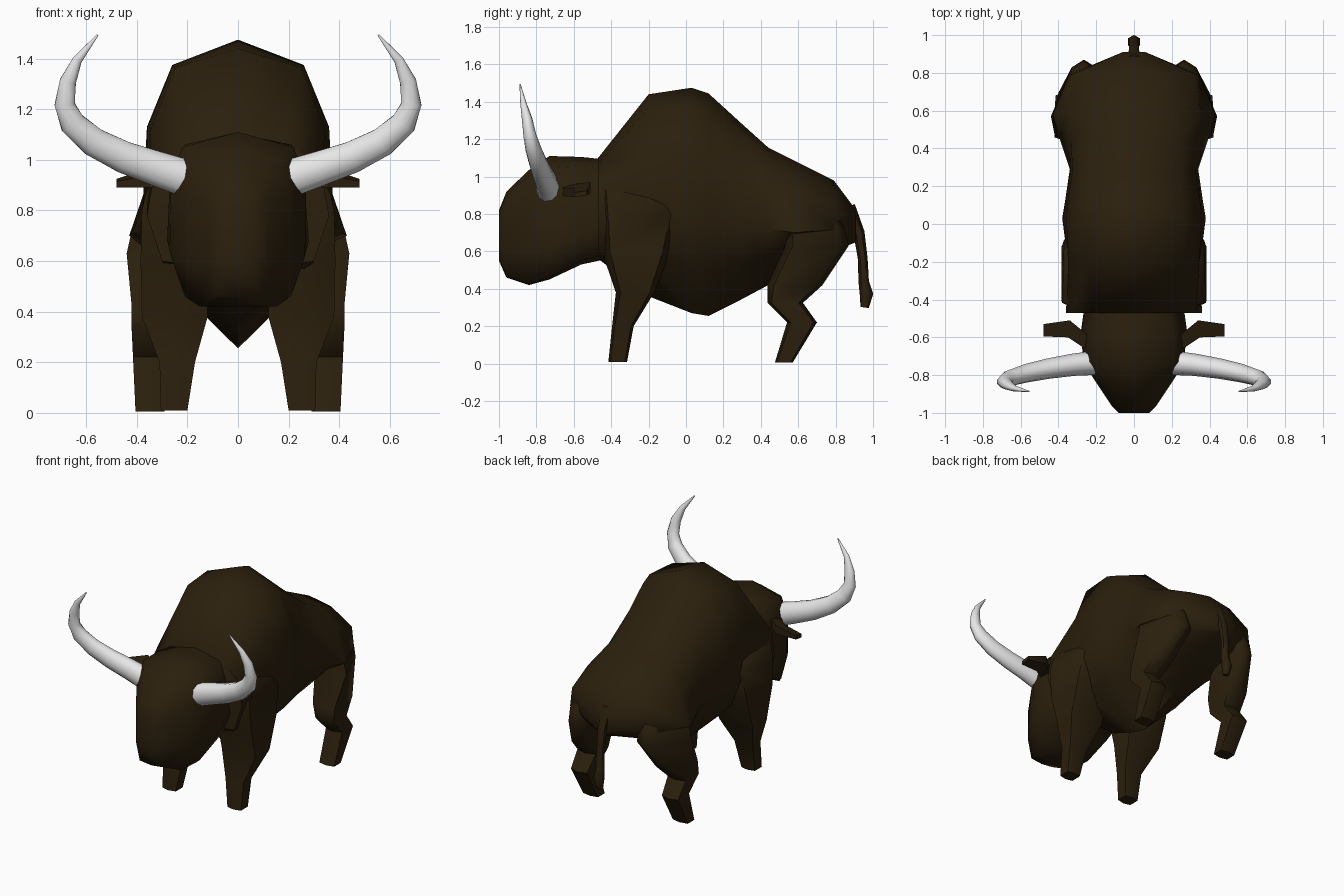
import bpy, bmesh, math
from mathutils import Vector

if "Cube" in bpy.data.objects:
    bpy.data.objects.remove(bpy.data.objects["Cube"])


def material(name, rgb):
    m = bpy.data.materials.new(name)
    m.diffuse_color = (*rgb, 1)
    m.use_nodes = True
    m.node_tree.nodes["Principled BSDF"].inputs["Base Color"].default_value = m.diffuse_color
    return m


HIDE = material("dark brown hide", (0.024, 0.014, 0.004))
HORN = material("pale horn", (0.8, 0.8, 0.8))


def loft(name, rings, mat, angle=60):
    """Skin closed rings of points and cap both ends."""
    bm = bmesh.new()
    loops = [[bm.verts.new(p) for p in r] for r in rings]
    n = len(loops[0])
    for a, b in zip(loops, loops[1:]):
        for i in range(n):
            j = (i + 1) % n
            bm.faces.new((a[i], a[j], b[j], b[i]))
    bm.faces.new(loops[0])
    bm.faces.new(loops[-1])
    bmesh.ops.recalc_face_normals(bm, faces=bm.faces)
    me = bpy.data.meshes.new(name)
    bm.to_mesh(me)
    bm.free()
    me.materials.append(mat)
    ob = bpy.data.objects.new(name, me)
    bpy.context.collection.objects.link(ob)
    bpy.ops.object.select_all(action='DESELECT')
    ob.select_set(True)
    bpy.context.view_layer.objects.active = ob
    bpy.ops.object.shade_smooth_by_angle(angle=math.radians(angle))
    return ob


def section(y, top, side, bottom):
    """Mirrored cross-section at y: top height, side points, bottom height."""
    right = [(x, y, z) for x, z in side]
    left = [(-x, y, z) for x, z in reversed(side)]
    return [(0, y, top)] + right + [(0, y, bottom)] + left


def tube(path, sides, flat=1.0):
    """Round rings around a path of (x, y, z, radius), flattened along y."""
    pts = [Vector(p[:3]) for p in path]
    rings = []
    for i, p in enumerate(pts):
        t = (pts[min(i + 1, len(pts) - 1)] - pts[max(i - 1, 0)]).normalized()
        u = Vector((0, 1, 0)) if abs(t.y) < 0.8 else Vector((1, 0, 0))
        u = (u - t * u.dot(t)).normalized()
        v = t.cross(u)
        rings.append([p + path[i][3] * (u * flat * math.cos(a) + v * math.sin(a))
                      for a in (math.tau * k / sides for k in range(sides))])
    return rings


def pair(name, rings, mat, angle=60):
    """Left and right copies of a loft."""
    for side, s in (("right", 1), ("left", -1)):
        loft(f"{name}_{side}", [[(s * p[0], p[1], p[2]) for p in r] for r in rings], mat, angle)


def leg_ring(z, y0, y1, x0, x1, back=0.0):
    """Six-sided horizontal ring; back pulls the rear outer corner inwards."""
    xm, c = (x0 + x1) / 2, (y1 - y0) * 0.12
    return [(x0, y0 + c, z), (xm, y0, z), (x1, y0 + c, z),
            (x1 - back, y1 - c, z), (xm - back / 2, y1, z), (x0, y1 - c, z)]


# Humped body with a keeled belly and broad haunches
loft("body", [
    section(-0.47, 1.10, [(.20, 1.07), (.33, .95), (.36, .78), (.30, .60)], .56),
    section(-0.20, 1.44, [(.25, 1.365), (.345, 1.12), (.35, .75), (.27, .55)], .36),
    section(0.03, 1.475, [(.26, 1.375), (.36, 1.13), (.38, .75), (.28, .53)], .27),
    section(0.12, 1.445, [(.25, 1.345), (.35, 1.07), (.365, .73), (.26, .51)], .255),
    section(0.29, 1.29, [(.24, 1.22), (.325, 1.00), (.34, .73), (.25, .54)], .34),
    section(0.44, 1.155, [(.23, 1.11), (.335, .96), (.39, .72), (.26, .57)], .42),
    section(0.58, 1.085, [(.22, 1.05), (.355, .92), (.43, .70), (.28, .61)], .52),
    section(0.79, 0.98, [(.17, .95), (.33, .85), (.345, .72), (.22, .64)], .60),
    section(0.91, 0.82, [(.04, .81), (.06, .77), (.06, .71), (.04, .67)], .65),
], HIDE)

# Head with a blunt muzzle
loft("head", [
    section(-0.42, 1.09, [(.18, 1.05), (.23, .90), (.26, .72), (.21, .59)], .56),
    section(-0.56, 1.105, [(.21, 1.06), (.26, .93), (.28, .68), (.23, .55)], .53),
    section(-0.73, 1.11, [(.22, 1.05), (.27, .92), (.265, .62), (.21, .46)], .45),
    section(-0.84, 1.035, [(.15, 1.00), (.20, .86), (.20, .60), (.15, .42)], .42),
    section(-0.96, 0.92, [(.08, .90), (.12, .82), (.12, .60), (.09, .47)], .46),
    section(-1.00, 0.82, [(.05, .81), (.08, .77), (.08, .62), (.05, .57)], .55),
], HIDE, 75)

# Front legs with broad shoulders, tapering to narrow feet
pair("front_leg", [
    leg_ring(0.01, -.415, -.315, .20, .305),
    leg_ring(0.20, -.395, -.28, .17, .31),
    leg_ring(0.38, -.375, -.17, .12, .38),
    leg_ring(0.60, -.45, -.08, .12, .385),
    leg_ring(0.80, -.47, -.03, .16, .38, .01),
    leg_ring(0.865, -.47, -.07, .18, .365, .01),
    leg_ring(0.98, -.46, -.24, .20, .31),
], HIDE)

# Hind legs with bent hocks, blending into the haunches
pair("hind_leg", [
    leg_ring(0.005, .475, .57, .29, .405),
    leg_ring(0.22, .54, .70, .29, .415),
    leg_ring(0.325, .435, .625, .28, .42),
    leg_ring(0.42, .435, .73, .25, .42, .02),
    leg_ring(0.63, .53, .87, .20, .44, .11),
    leg_ring(0.72, .53, .85, .20, .42, .09),
    leg_ring(0.85, .55, .78, .18, .35, .04),
], HIDE)

# Ears, flat and swept backwards
pair("ear", [
    [(.23, -.68, .94), (.23, -.60, .96), (.23, -.60, .90), (.23, -.68, .90)],
    [(.35, -.60, .94), (.34, -.51, .97), (.34, -.51, .91), (.35, -.60, .89)],
    [(.48, -.595, .915), (.48, -.53, .925), (.48, -.53, .90), (.48, -.595, .89)],
], HIDE)

# Sweeping horns, slightly flattened
pair("horn", tube([
    (.20, -.735, .925, .078), (.32, -.745, .965, .072), (.45, -.765, 1.01, .066),
    (.57, -.79, 1.07, .060), (.655, -.815, 1.145, .053), (.685, -.835, 1.22, .042),
    (.672, -.85, 1.31, .034), (.635, -.87, 1.395, .020), (.555, -.887, 1.493, .004),
], 10, .82), HORN, 60)

# Tail with a tuft
loft("tail", tube([
    (0, .87, .84, .035), (0, .925, .70, .03), (0, .945, .56, .026),
    (0, .95, .44, .028), (0, .965, .37, .036), (0, .955, .30, .022),
], 6), HIDE)
